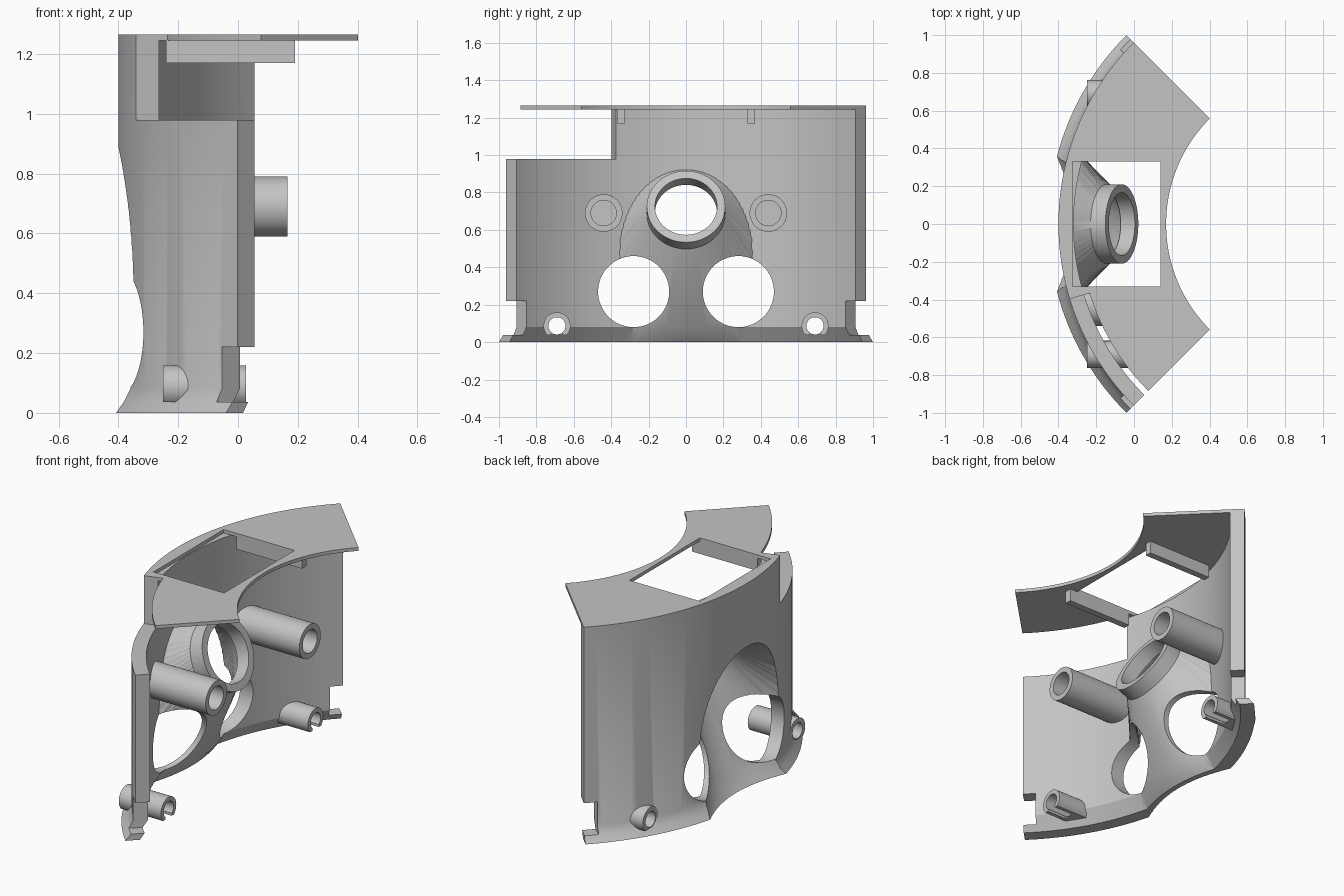
import bpy, bmesh
from math import sin, cos, radians, pi
from mathutils import Vector, Matrix

cube = bpy.data.objects.get("Cube")
if cube:
    bpy.data.objects.remove(cube, do_unlink=True)

grey = bpy.data.materials.new("plain grey")
grey.use_nodes = True
colour = (0.55, 0.55, 0.55, 1)
grey.diffuse_color = colour
grey.node_tree.nodes["Principled BSDF"].inputs["Base Color"].default_value = colour

CX = 0.96                                   # centre of all the arcs
AXIS = Vector((cos(radians(24.6)), 0, sin(radians(24.6))))
RING = Vector((-0.14, 0, 0.69))             # back centre of the tilted ring


def finish(bm, name):
    bmesh.ops.recalc_face_normals(bm, faces=bm.faces)
    mesh = bpy.data.meshes.new(name)
    bm.to_mesh(mesh)
    bm.free()
    mesh.materials.append(grey)
    ob = bpy.data.objects.new(name, mesh)
    bpy.context.collection.objects.link(ob)
    return ob


def skin(rings):
    """Join equal loops of points into a closed solid."""
    bm = bmesh.new()
    loops = [[bm.verts.new(p) for p in ring] for ring in rings]
    for a, b in zip(loops, loops[1:]):
        for i in range(len(a)):
            j = (i + 1) % len(a)
            bm.faces.new((a[i], a[j], b[j], b[i]))
    bm.faces.new(loops[0])
    bm.faces.new(loops[-1])
    return bm


def sector(name, profile, a0=-45, a1=45, n=64):
    """Sweep a radius/height profile about the arc centre."""
    rings = []
    for k in range(n + 1):
        a = radians(a0 + (a1 - a0) * k / n)
        rings.append([(CX - r * cos(a), r * sin(a), z) for r, z in profile])
    return finish(skin(rings), name)


def rect(r0, r1, z0, z1):
    return [(r0, z0), (r1, z0), (r1, z1), (r0, z1)]


def box(name, x0, x1, y0, y1, z0, z1):
    bm = bmesh.new()
    bmesh.ops.create_cube(bm, size=1)
    for v in bm.verts:
        v.co = ((x0 + x1) / 2 + v.co.x * (x1 - x0), (y0 + y1) / 2 + v.co.y * (y1 - y0),
                (z0 + z1) / 2 + v.co.z * (z1 - z0))
    return finish(bm, name)


def rod(name, p, q, r, n=48):
    p, q = Vector(p), Vector(q)
    bm = bmesh.new()
    turn = (q - p).to_track_quat('Z', 'Y').to_matrix().to_4x4()
    bmesh.ops.create_cone(bm, cap_ends=True, segments=n, radius1=r, radius2=r,
                          depth=(q - p).length, matrix=Matrix.Translation((p + q) / 2) @ turn)
    return finish(bm, name)


def funnel(name, r, a, b, zc, n=64):
    """Loft from the tilted ring to an upright ellipse and on past the wall."""
    start, end = [], []
    up = Vector((-AXIS.z, 0, AXIS.x))
    for k in range(n):
        t = 2 * pi * k / n
        p = RING + r * (up * sin(t) + Vector((0, cos(t), 0)))
        q = Vector((-0.36, a * cos(t), zc + b * sin(t)))
        start.append(p)
        end.append(p + (q - p) * ((-0.6 - p.x) / (q.x - p.x)))
    bm = skin([start, end])
    # trim below the ground and splay the foot outwards below the skirt line
    for z, trim in ((-0.1, True), (0.08, False)):
        bmesh.ops.bisect_plane(bm, geom=bm.verts[:] + bm.edges[:] + bm.faces[:],
                               plane_co=(0, 0, z), plane_no=(0, 0, 1), clear_inner=trim)
        if trim:
            bmesh.ops.holes_fill(bm, edges=[e for e in bm.edges if e.is_boundary])
    bmesh.ops.triangulate(bm, faces=bm.faces[:])
    for v in bm.verts:
        drop = max(0, 0.08 - v.co.z)
        v.co.x -= drop * 0.5
        v.co.y *= 1 + drop * 2.2
    return finish(bm, name)


def boolean(ob, op, other, keep=False):
    mod = ob.modifiers.new(op, 'BOOLEAN')
    mod.operation, mod.solver, mod.object = op, 'EXACT', other
    bpy.context.view_layer.objects.active = ob
    bpy.ops.object.modifier_apply(modifier=mod.name)
    if not keep:
        bpy.data.objects.remove(other, do_unlink=True)


def cut(ob, other, keep=False):
    boolean(ob, 'DIFFERENCE', other, keep)


# Solid body with a flared skirt, and the lid above it
wall = sector("curved_wall", [(0.3, 0), (1.414, 0), (1.385, 0.035), (1.36, 0.08),
                              (1.36, 1.245), (0.3, 1.245)])
lid = sector("lid", rect(0.79, 1.36, 1.245, 1.265))

# End notches and the lowered front corner
for a0, a1 in ((-50, -41.8), (41.8, 50)):
    cut(wall, sector("notch", rect(1.1, 1.6, 0.037, 0.22), a0, a1, 8))
corner = sector("corner", rect(1.25, 1.6, 0.98, 1.5), -50, -17, 32)
cut(wall, corner, keep=True)
cut(lid, corner)

# Hollow out the body around the funnel-shaped bay
hollow = sector("hollow", [(0.2, -0.08), (1.388, -0.08), (1.28, 0.08),
                           (1.28, 1.4), (0.2, 1.4)], -50, 50)
cut(hollow, funnel("bay", 0.207, 0.46, 0.6, 0.34))
cut(wall, hollow)

# Tilted ring and the opening behind it
boolean(wall, 'UNION', rod("tilted_ring", RING - AXIS * 0.02, RING + AXIS * 0.083, 0.21, 64))
cut(wall, funnel("bay_hollow", 0.17, 0.38, 0.53, 0.35))
cut(wall, rod("ring_bore", RING - AXIS * 0.04, RING + AXIS * 0.2, 0.166, 64))

# Twin round openings
for s in (-1, 1):
    cut(wall, rod("opening", (-0.7, 0.28 * s, 0.27), (0.25, 0.28 * s, 0.27), 0.19, 64))

# Square window in the lid
cut(lid, box("window", -0.325, 0.14, -0.33, 0.33, 1.2, 1.3))

parts = [wall, lid]
for s, side in ((-1, "front"), (1, "back")):
    # Ribs under the lid
    y0, y1 = sorted((0.33 * s, 0.37 * s))
    parts.append(box(side + "_rib", -0.24, 0.19, y0, y1, 1.17, 1.246))

    # Hollow mounting posts
    y = 0.44 * s
    post = rod(side + "_post", (-0.28, y, 0.69), (0.165, y, 0.69), 0.1)
    cut(post, rod("post_bore", (-0.15, y, 0.69), (0.3, y, 0.69), 0.068))
    parts.append(post)

    # Slotted clips that pass through the skirt
    y, z = 0.69 * s, 0.087
    clip = rod(side + "_clip", (-0.25, y, z), (0.027, y, z), 0.072)
    cut(clip, box("clip_flat", -0.4, 0.2, y - 0.1, y + 0.1, -0.1, 0.037))
    cut(clip, box("clip_slot", -0.1, 0.2, y - 0.03, y + 0.03, -0.1, z))
    for ob in (wall, clip):
        cut(ob, rod("clip_bore", (-0.5, y, z), (0.3, y, z), 0.046))
    parts.append(clip)

# Smooth curves, crisp edges
bpy.ops.object.select_all(action='DESELECT')
for ob in parts:
    ob.select_set(True)
bpy.context.view_layer.objects.active = wall
bpy.ops.object.shade_smooth_by_angle(angle=radians(30))
